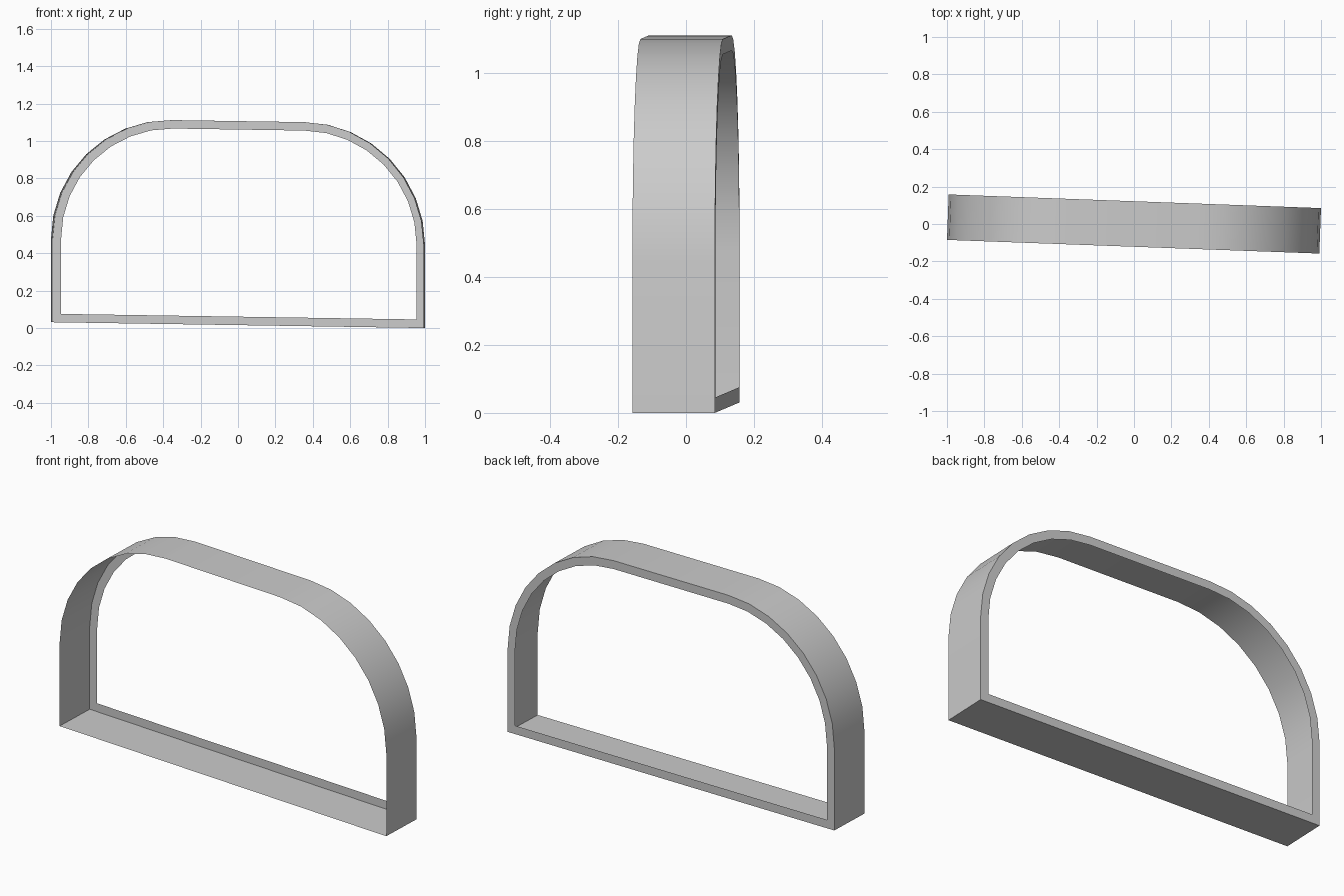
import bpy, bmesh
from math import sin, cos, pi, asin
from mathutils import Matrix

if "Cube" in bpy.data.objects:
    bpy.data.objects.remove(bpy.data.objects["Cube"])

W, BOTTOM, TOP = 0.996, 0.0155, 1.106    # half width, lower and upper edges
RADIUS, LIP, DEPTH = 0.645, 0.045, 0.243
SEGMENTS = 8
SLOPE = 0.0155                           # slight sideways lean of the sill and top
TURN = -asin(0.0366)                     # slight turn about z


def outline(inset):
    """Arched window outline, inset evenly from the outer edge."""
    w, r = W - inset, RADIUS - inset
    cx, cz = W - RADIUS, TOP - RADIUS
    pts = [(-w, BOTTOM + inset), (w, BOTTOM + inset)]
    for side in (0, 1):
        for i in range(SEGMENTS + 1):
            a = (side + i / SEGMENTS) * pi / 2
            pts.append(((-cx if side else cx) + r * cos(a), cz + r * sin(a)))
    return pts


# Arched frame: a thin outer band, open at the front, with a flat lip at the back
bm = bmesh.new()
rings = []
for inset, y in ((0, -DEPTH / 2), (0, DEPTH / 2), (LIP, DEPTH / 2)):
    rings.append([bm.verts.new((x, y, z - SLOPE * x)) for x, z in outline(inset)])
n = len(rings[0])
for a, b in zip(rings, rings[1:]):
    for i in range(n):
        j = (i + 1) % n
        bm.faces.new((a[i], a[j], b[j], b[i]))
bm.transform(Matrix.Rotation(TURN, 4, 'Z'))

mesh = bpy.data.meshes.new("arched_frame")
bm.to_mesh(mesh)
bm.free()
frame = bpy.data.objects.new("arched_frame", mesh)
bpy.context.collection.objects.link(frame)

# Smooth arch, crisp edges
bpy.context.view_layer.objects.active = frame
frame.select_set(True)
bpy.ops.object.shade_smooth_by_angle(angle=pi / 6)
